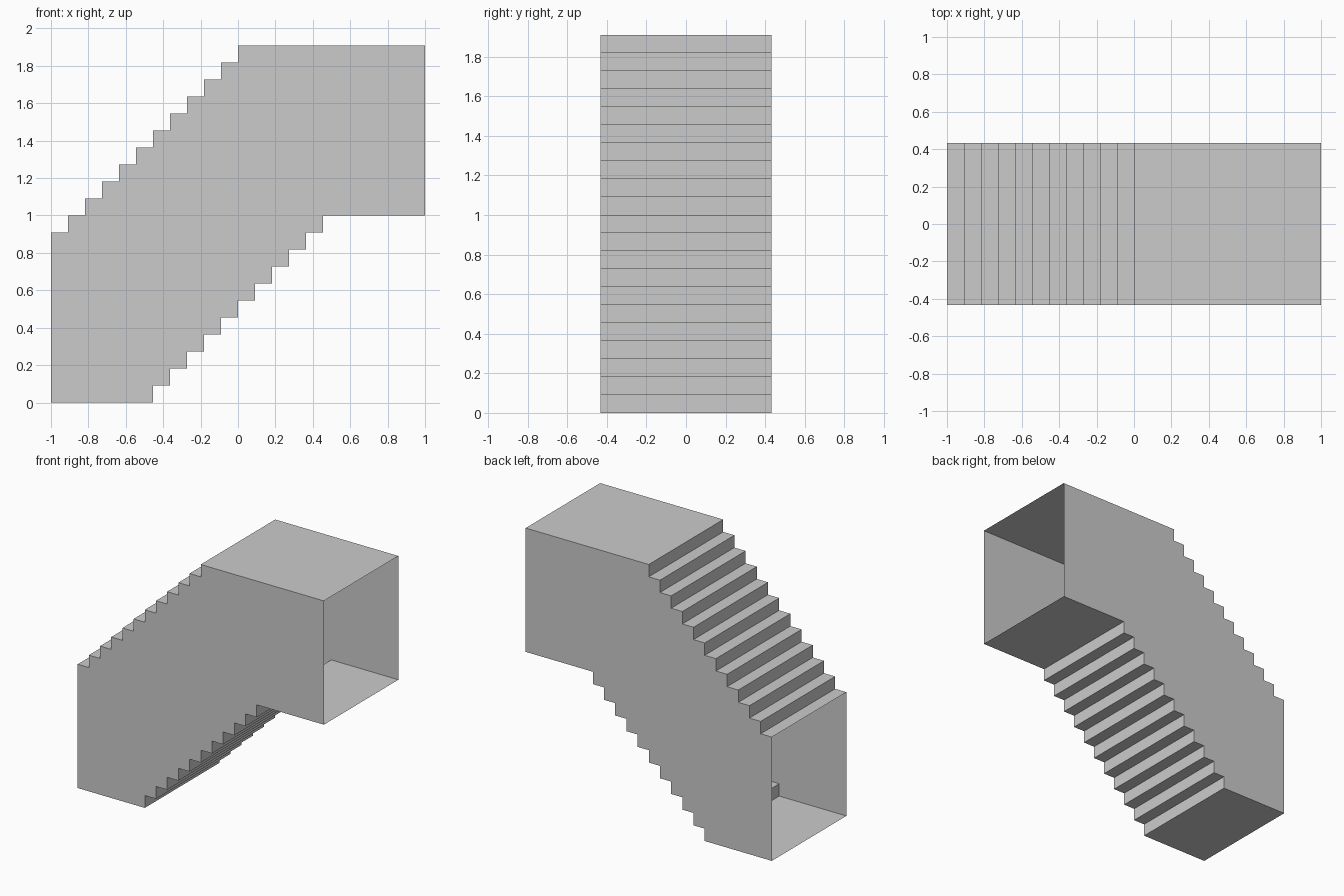
import bpy

if "Cube" in bpy.data.objects:
    bpy.data.objects.remove(bpy.data.objects["Cube"])

STEP = 1 / 11     # tread depth and riser height
HALF_W = 0.432    # half width of the passage


def stair_profile(x_first, z_start):
    """Side outline: flat landing, 11 steps up, flat landing."""
    pts = [(-1.0, z_start)]
    for i in range(11):
        x = x_first + i * STEP
        pts += [(x, z_start + i * STEP), (x, z_start + (i + 1) * STEP)]
    pts.append((1.0, z_start + 1.0))
    return pts


def add_mesh(name, verts, faces):
    mesh = bpy.data.meshes.new(name)
    mesh.from_pydata(verts, [], faces)
    mesh.update()
    obj = bpy.data.objects.new(name, mesh)
    bpy.context.collection.objects.link(obj)
    return obj


def add_strip(name, profile, flip):
    """Sweep a profile across the width as an open sheet."""
    n = len(profile)
    verts = [(x, y, z) for y in (-HALF_W, HALF_W) for x, z in profile]
    faces = [(i, i + 1, n + i + 1, n + i) for i in range(n - 1)]
    if flip:
        faces = [f[::-1] for f in faces]
    add_mesh(name, verts, faces)


floor = stair_profile(-5 * STEP, 0.0)
ceiling = stair_profile(-10 * STEP, 10 * STEP)

# Stepped floor and ceiling sheets, both ends of the passage stay open
add_strip("stepped_floor", floor, True)
add_strip("stepped_ceiling", ceiling, False)

# Flat side walls between the two profiles
outline = floor + ceiling[::-1]
order = tuple(range(len(outline)))
add_mesh("front_wall", [(x, -HALF_W, z) for x, z in outline], [order])
add_mesh("back_wall", [(x, HALF_W, z) for x, z in outline], [order[::-1]])
